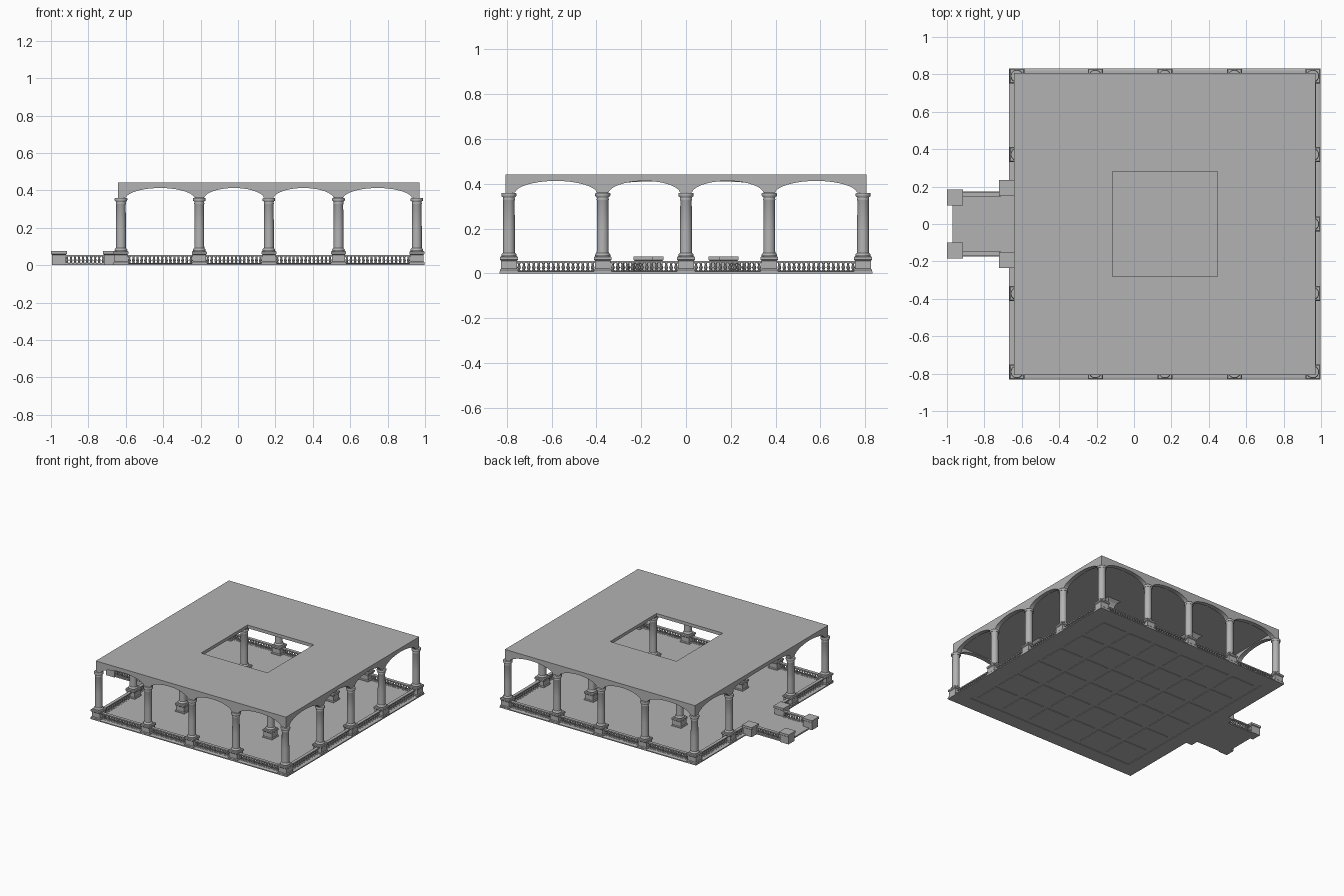
import bpy, bmesh, math
from mathutils import Matrix, Vector

if "Cube" in bpy.data.objects:
    bpy.data.objects.remove(bpy.data.objects["Cube"])

CX = 0.165                                   # centre of the square pavilion
O = [-0.791, -0.372, 0.0, 0.372, 0.791]      # column grid offsets

stone = bpy.data.materials.new("dark_stone")
stone.diffuse_color = (0.45, 0.45, 0.45, 1)
stone.use_nodes = True
stone.node_tree.nodes["Principled BSDF"].inputs["Base Color"].default_value = stone.diffuse_color


def finish(name, bm, smooth=False):
    bmesh.ops.recalc_face_normals(bm, faces=bm.faces[:])
    me = bpy.data.meshes.new(name)
    bm.to_mesh(me)
    bm.free()
    me.materials.append(stone)
    ob = bpy.data.objects.new(name, me)
    bpy.context.collection.objects.link(ob)
    if smooth:
        bpy.ops.object.select_all(action='DESELECT')
        ob.select_set(True)
        bpy.context.view_layer.objects.active = ob
        bpy.ops.object.shade_smooth_by_angle(angle=math.radians(40))
    return ob


def box(bm, x0, x1, y0, y1, z0, z1):
    m = Matrix.Translation(((x0 + x1) / 2, (y0 + y1) / 2, (z0 + z1) / 2))
    m = m @ Matrix.Diagonal((abs(x1 - x0), abs(y1 - y0), z1 - z0, 1))
    bmesh.ops.create_cube(bm, size=1, matrix=m)


def lathe(bm, x, y, profile, segs, ring=False):
    """Turn a (radius, z) profile; segs=4 makes square sections (radius = half side)."""
    k, a0 = (math.sqrt(2), math.pi / 4) if segs == 4 else (1, 0)
    loops = [[bm.verts.new((x + k * r * math.cos(a0 + math.tau * i / segs),
                            y + k * r * math.sin(a0 + math.tau * i / segs), z))
              for i in range(segs)] for r, z in profile]
    pairs = list(zip(loops, loops[1:]))
    if ring:
        pairs.append((loops[-1], loops[0]))
    for a, b in pairs:
        for i in range(segs):
            j = (i + 1) % segs
            bm.faces.new((a[i], a[j], b[j], b[i]))
    if not ring:
        bm.faces.new(loops[0][::-1])
        bm.faces.new(loops[-1])


# floor slab and entrance landing
bm = bmesh.new()
lathe(bm, CX, 0, [(0.832, 0.004), (0.832, 0.008), (0.822, 0.011)], 4)
finish("floor_slab", bm)
bm = bmesh.new()
box(bm, -0.97, -0.64, -0.17, 0.17, 0.0, 0.011)
finish("entrance_floor", bm)

# shallow panels on the underside
bm = bmesh.new()
n, half = 6, 0.70
s = 2 * half / n
for i in range(n):
    for j in range(n):
        x, y = CX - half + (i + 0.5) * s, -half + (j + 0.5) * s
        lathe(bm, x, y, [(s * 0.42, 0.0), (s * 0.42, 0.005)], 4)
lathe(bm, CX, 0, [(0.832, 0), (0.832, 0.005), (0.72, 0.005), (0.72, 0)], 4, True)
finish("underside_panels", bm)

# column positions: perimeter (open at the entrance) plus four inner ones
outer = [(a, b) for a in O for b in O
         if max(abs(a), abs(b)) > 0.7 and not (a < -0.7 and b == 0)]
inner = [(a, b) for a in (O[1], O[3]) for b in (O[1], O[3])]

# pedestals
PED = [(0.040, 0.0), (0.040, 0.016), (0.035, 0.021), (0.035, 0.056),
       (0.040, 0.061), (0.040, 0.072), (0.035, 0.077)]
bm = bmesh.new()
for a, b in outer + inner:
    lathe(bm, CX + a, b, PED, 4)
finish("column_pedestals", bm)

# round shafts with moulded bases and capitals
SHAFT = [(0.031, 0.075), (0.034, 0.079), (0.034, 0.084), (0.031, 0.088), (0.027, 0.092),
         (0.0265, 0.10), (0.0265, 0.20), (0.0255, 0.325), (0.027, 0.328), (0.027, 0.332),
         (0.0255, 0.335), (0.026, 0.339), (0.033, 0.347)]
bm = bmesh.new()
for a, b in outer + inner:
    lathe(bm, CX + a, b, SHAFT, 20)
finish("column_shafts", bm, True)
bm = bmesh.new()
for a, b in outer + inner:
    lathe(bm, CX + a, b, [(0.032, 0.343), (0.034, 0.348), (0.034, 0.356), (0.031, 0.360)], 20)
finish("column_capitals", bm, True)

# flared blocks carrying the ceiling on the inner columns
bm = bmesh.new()
for a, b in inner:
    lathe(bm, CX + a, b, [(0.024, 0.36), (0.026, 0.38), (0.036, 0.40), (0.06, 0.422)], 4)
finish("inner_imposts", bm)


# arcaded walls: one outline per side, extruded to the wall thickness
def arcade(name, supports, angle):
    end, out, thick, steps = 0.806, 0.806, 0.034, 20
    pts = [(end, 0.439), (-end, 0.439), (-end, 0.36)]
    for u0, u1 in zip(supports, supports[1:]):
        c, h = (u0 + u1) / 2, (u1 - u0) / 2 - 0.027
        power = 0.35 if u1 - u0 > 0.6 else 1.15      # wide entrance span is flatter
        for i in range(steps + 1):
            t = math.pi * (1 - i / steps)
            rise = 0.052 * math.sin(t) ** power if 0 < i < steps else 0
            pts.append((c + h * math.cos(t), 0.361 + rise))
    pts.append((end, 0.36))
    bm = bmesh.new()
    f = bm.faces.new([bm.verts.new((u, -out, z)) for u, z in pts])
    ext = bmesh.ops.extrude_face_region(bm, geom=[f])
    bmesh.ops.translate(bm, vec=(0, thick, 0),
                        verts=[v for v in ext['geom'] if isinstance(v, bmesh.types.BMVert)])
    bm.transform(Matrix.Translation((CX, 0, 0)) @ Matrix.Rotation(angle, 4, 'Z'))
    finish(name, bm, True)


for k, side in enumerate(("front", "right", "back", "left")):
    # rotating by -90 degrees carries the front outline to the left side
    arcade(side + "_arcade", [u for u in O if side != "left" or u != 0], k * math.pi / 2)

# flat roof with the square court opening
bm = bmesh.new()
lathe(bm, CX, 0, [(0.806, 0.418), (0.806, 0.442), (0.281, 0.442), (0.281, 0.418)], 4, True)
finish("roof_slab", bm)

# entrance posts
bm = bmesh.new()
POST = [(0.037, 0.0), (0.037, 0.056), (0.042, 0.060), (0.042, 0.076)]
for s in (-1, 1):
    lathe(bm, -0.957, s * 0.142, POST, 4)
    lathe(bm, -0.68, s * 0.192, POST, 4)
finish("entrance_posts", bm)

# balustrades: list of runs, each between two plan points
runs = []
for u0, u1 in zip(O, O[1:]):
    u0, u1 = u0 + 0.034, u1 - 0.034
    for s in (-1, 1):
        runs.append(((CX + u0, s * 0.795), (CX + u1, s * 0.795)))
    runs.append(((CX + 0.795, u0), (CX + 0.795, u1)))
for s in (-1, 1):
    runs.append(((CX - 0.795, s * 0.406), (CX - 0.795, s * 0.757)))
    runs.append(((CX - 0.795, s * 0.20), (CX - 0.795, s * 0.338)))
    runs.append(((-0.925, s * 0.160), (-0.71, s * 0.160)))

BAL = [(0.0075, 0.010), (0.0075, 0.014), (0.0045, 0.017), (0.0085, 0.025),
       (0.0065, 0.032), (0.004, 0.039), (0.006, 0.042), (0.006, 0.047)]
rails, bal = bmesh.new(), bmesh.new()
for p, q in runs:
    p, q = Vector(p), Vector(q)
    d = q - p
    along_x = abs(d.x) > abs(d.y)
    for w, z0, z1 in ((0.013, 0.006, 0.012), (0.012, 0.046, 0.055)):
        wx, wy = (0, w) if along_x else (w, 0)
        box(rails, min(p.x, q.x) - wx, max(p.x, q.x) + wx,
            min(p.y, q.y) - wy, max(p.y, q.y) + wy, z0, z1)
    n = round(d.length / 0.022)
    for i in range(n):
        c = p + d * (i + 0.5) / n
        lathe(bal, c.x, c.y, BAL, 8)
finish("balustrade_rails", rails)
finish("balusters", bal, True)
